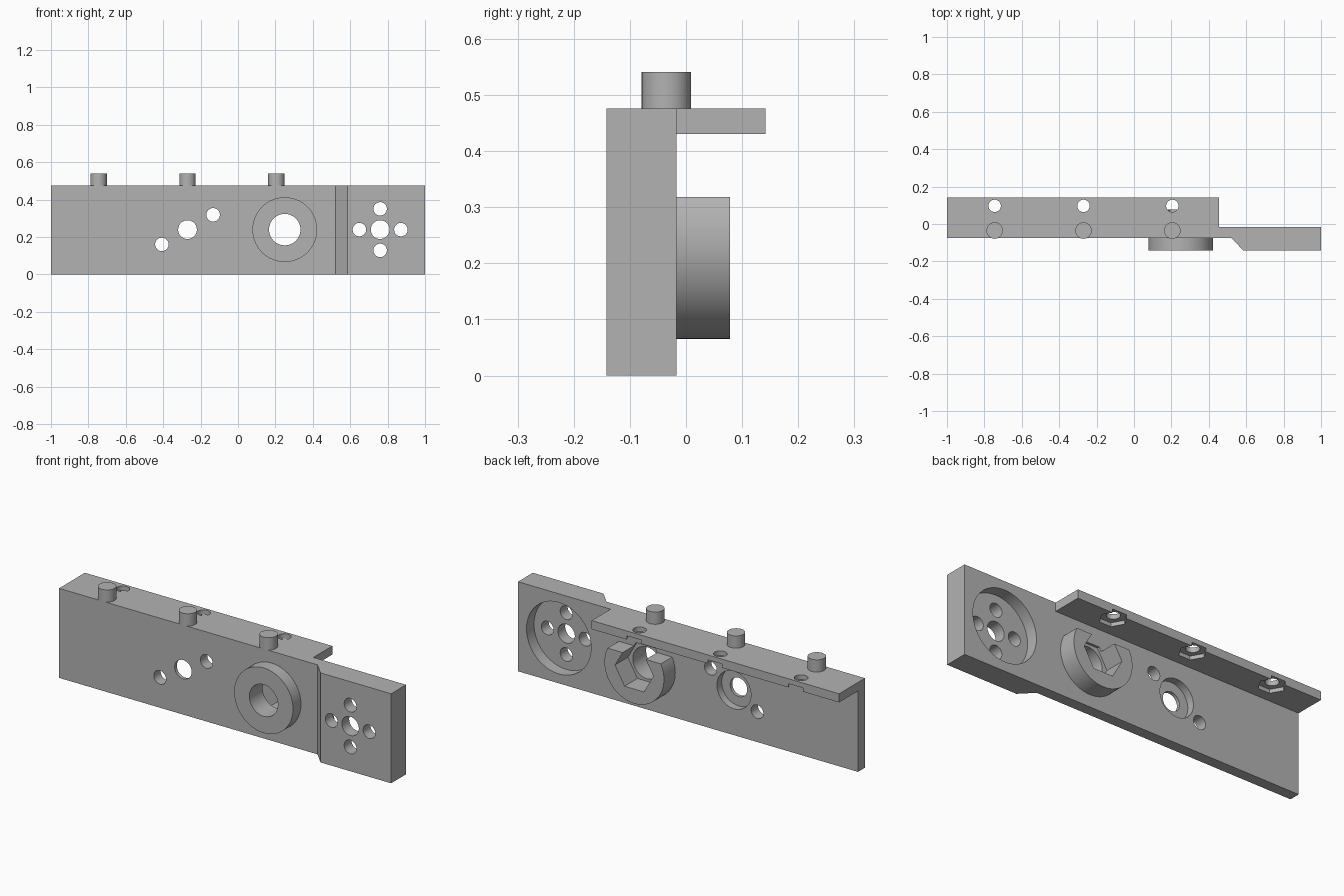
import bpy, bmesh, math
from mathutils import Matrix, Vector

if "Cube" in bpy.data.objects:
    bpy.data.objects.remove(bpy.data.objects["Cube"], do_unlink=True)

grey = bpy.data.materials.new("plain grey")
grey.use_nodes = True
colour = (0.45, 0.45, 0.45, 1)
grey.diffuse_color = colour
grey.node_tree.nodes["Principled BSDF"].inputs["Base Color"].default_value = colour

# Main levels
HEIGHT, MID = 0.476, 0.24
FRONT, FACE, BACK, REAR = -0.142, -0.075, -0.017, 0.142
BOSS_X, PIVOT_X, END_X = 0.25, -0.27, 0.76
PEGS = (-0.745, -0.27, 0.205)


def finish(bm, name):
    bmesh.ops.recalc_face_normals(bm, faces=bm.faces)
    mesh = bpy.data.meshes.new(name)
    bm.to_mesh(mesh)
    bm.free()
    mesh.materials.append(grey)
    ob = bpy.data.objects.new(name, mesh)
    bpy.context.collection.objects.link(ob)
    return ob


def prism(name, outline, z0, z1):
    """Extrude an outline in plan from z0 to z1."""
    bm = bmesh.new()
    face = bm.faces.new([bm.verts.new((x, y, z0)) for x, y in outline])
    new = bmesh.ops.extrude_face_region(bm, geom=[face])["geom"]
    verts = [v for v in new if isinstance(v, bmesh.types.BMVert)]
    bmesh.ops.translate(bm, vec=(0, 0, z1 - z0), verts=verts)
    return finish(bm, name)


def box(name, x0, x1, y0, y1, z0, z1):
    return prism(name, [(x0, y0), (x1, y0), (x1, y1), (x0, y1)], z0, z1)


def rod(name, start, end, radius, sides=64, turn=0):
    """Cylinder or hexagonal prism between two points."""
    a, b = Vector(start), Vector(end)
    upright = abs(b.z - a.z) > 0
    tilt = Matrix() if upright else Matrix.Rotation(math.pi / 2, 4, "X")
    bm = bmesh.new()
    bmesh.ops.create_cone(bm, cap_ends=True, segments=sides, radius1=radius,
                          radius2=radius, depth=(b - a).length)
    bm.transform(Matrix.Translation((a + b) / 2) @ tilt @ Matrix.Rotation(turn, 4, "Z"))
    return finish(bm, name)


def across(x, z, radius, y0=-0.3, y1=0.3, name="cutter", **kw):
    return rod(name, (x, y0, z), (x, y1, z), radius, **kw)


def combine(ob, tool, operation="DIFFERENCE"):
    mod = ob.modifiers.new("boolean", "BOOLEAN")
    mod.operation, mod.solver, mod.object = operation, "EXACT", tool
    bpy.context.view_layer.objects.active = ob
    bpy.ops.object.modifier_apply(modifier=mod.name)
    bpy.data.objects.remove(tool, do_unlink=True)


def shade(ob):
    bpy.ops.object.select_all(action="DESELECT")
    ob.select_set(True)
    bpy.context.view_layer.objects.active = ob
    bpy.ops.object.shade_smooth_by_angle(angle=math.radians(30))


# Long plate with a sloped step up to the thicker end, and the rear flange
plate = prism("mounting_plate", [(-1, FACE), (0.52, FACE), (0.585, FRONT), (1, FRONT),
                                 (1, BACK), (-1, BACK)], 0, HEIGHT)
flange = box("rear_flange", -1, 0.455, BACK, REAR, 0.43, HEIGHT)

# Round boss on both sides, flattened on top at the rear
combine(plate, across(BOSS_X, MID, 0.173, FRONT, FACE + 0.02), "UNION")
rear_boss = across(BOSS_X, MID, 0.175, BACK - 0.02, 0.078)
combine(rear_boss, box("cutter", 0, 0.5, -0.2, 0.2, 0.318, 0.5))
combine(plate, rear_boss, "UNION")

# Bore with a hexagonal pocket behind it
combine(plate, across(BOSS_X, MID, 0.084))
combine(plate, across(BOSS_X, MID, 0.113, -0.03, 0.2, sides=6, turn=math.pi / 6 * 3))

# Pivot hole with a rear counterbore and two side holes
combine(plate, across(PIVOT_X, MID, 0.05))
combine(plate, across(PIVOT_X, MID, 0.1, -0.057, 0.1))
for side in (-1, 1):
    combine(plate, across(PIVOT_X + side * 0.137, MID + side * 0.079, 0.036))

# Round rear recess in the thick end, with a cross of holes
combine(plate, across(END_X, MID, 0.19, -0.08, 0.1))
combine(plate, across(END_X, MID, 0.05))
for i in range(4):
    angle = i * math.pi / 2
    combine(plate, across(END_X + 0.111 * math.cos(angle), MID + 0.111 * math.sin(angle), 0.036))

# Flange holes with hexagonal recesses below, and the pegs on top
for i, x in enumerate(PEGS):
    combine(flange, rod("cutter", (x, 0.097, 0.3), (x, 0.097, 0.6), 0.033))
    combine(flange, rod("cutter", (x, 0.097, 0.4), (x, 0.097, 0.45), 0.068, 6, math.pi / 2))
    shade(rod(f"top_peg_{i + 1}", (x, -0.035, HEIGHT), (x, -0.035, 0.541), 0.044))

shade(plate)
shade(flange)
